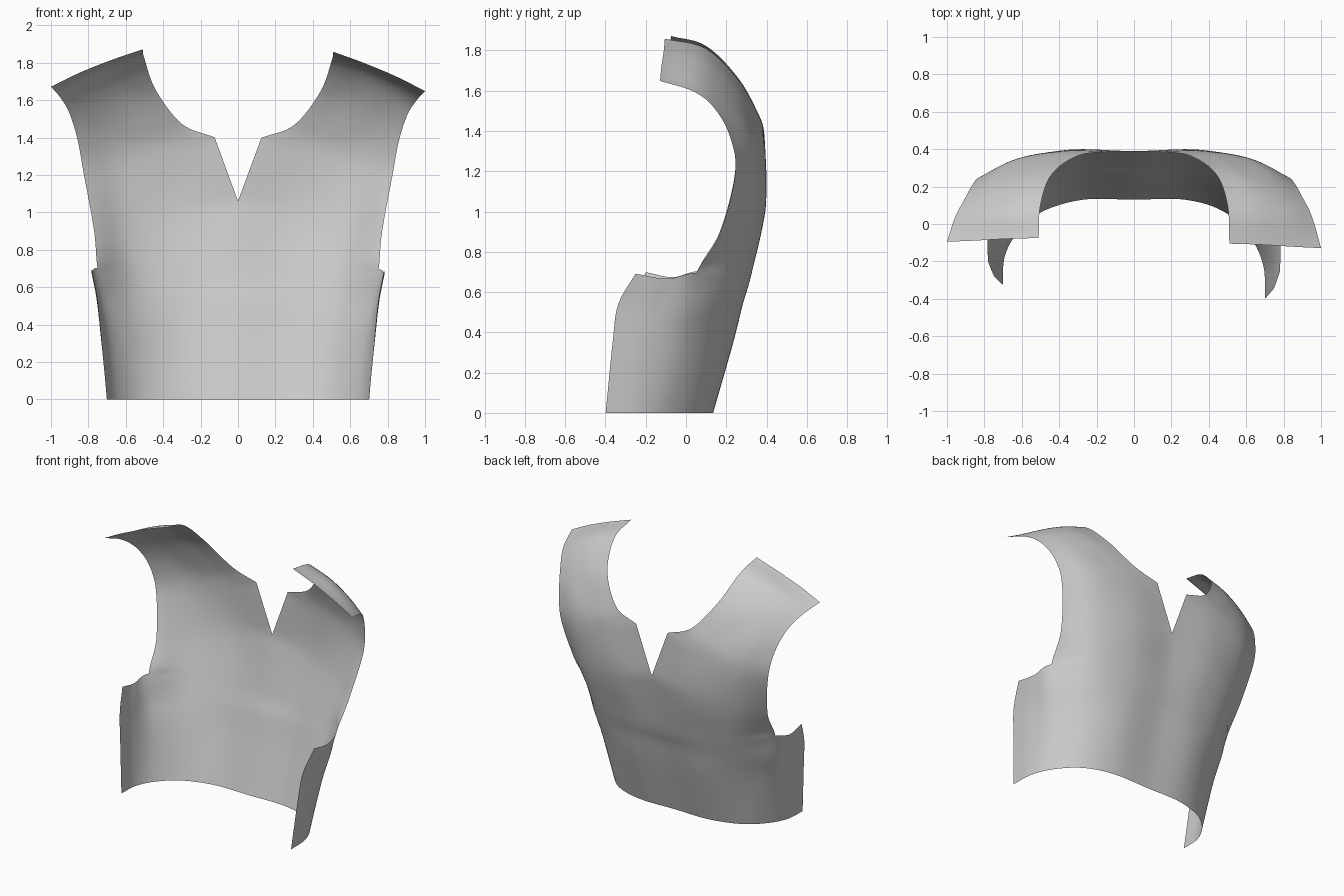
import bpy, bmesh
from mathutils import Vector

if "Cube" in bpy.data.objects:
    bpy.data.objects.remove(bpy.data.objects["Cube"])

N = 8  # subdivisions per control segment

# Lower rows: centre back -> side line -> front edge of the side panel
LOWER = [
    [(0, .13, 0), (.28, .13, 0), (.5, .065, 0), (.64, -.06, 0), (.71, -.2, 0), (.72, -.362, 0)],
    [(0, .225, .35), (.3, .23, .35), (.53, .15, .35), (.69, 0, .35), (.745, -.17, .35), (.745, -.33, .35)],
    [(0, .27, .53), (.3, .275, .53), (.55, .2, .53), (.73, .03, .53), (.765, -.14, .53), (.762, -.305, .54)],
    [(0, .315, .68), (.3, .32, .69), (.57, .245, .69), (.76, .055, .7), (.79, -.08, .67), (.79, -.225, .695)],
]
# Upper rows: neck notch / neckline -> armhole edge, ending at the shoulder seam
UPPER = [
    [(0, .39, 1.06), (.33, .39, 1.0), (.6, .315, .95), (.775, .17, .9)],
    [(.125, .388, 1.4), (.38, .39, 1.29), (.62, .35, 1.22), (.825, .245, 1.2)],
    [(.3, .365, 1.47), (.48, .352, 1.43), (.68, .31, 1.4), (.86, .215, 1.39)],
    [(.44, .265, 1.65), (.6, .245, 1.62), (.76, .2, 1.575), (.905, .135, 1.53)],
    [(.5, .1, 1.815), (.67, .085, 1.765), (.83, .06, 1.69), (.955, .035, 1.61)],
    [(.51, -.09, 1.865), (.68, -.095, 1.805), (.85, -.105, 1.735), (1, -.112, 1.66)],
]


def spline(pts, corners=()):
    """Smooth curve through the points, with optional sharp corners."""
    p = [Vector(q) for q in pts]
    out = []
    for i in range(len(p) - 1):
        b, c = p[i], p[i + 1]
        a = p[i - 1] if i > 0 and i not in corners else 2 * b - c
        d = p[i + 2] if i + 2 < len(p) and i + 1 not in corners else 2 * c - b
        for k in range(N):
            t = k / N
            out.append(.5 * (2 * b + (c - a) * t + (2 * a - 5 * b + 4 * c - d) * t * t
                             + (3 * b - a - 3 * c + d) * t ** 3))
    out.append(p[-1])
    return out


def place(p, s):
    """Place a point on side s, with the slight sideways lean of the garment."""
    x, y, z = p
    lean = -.02 * s * x * max(0, 1 - z / 1.2)
    return (s * x + lean * 1.3, y - s * .08 * max(0, .1 - y), z * (1 - .007 * s * x))


# Columns run from hem to shoulder; the last two stop at the underarm
columns = []
for c in range(6):
    pts = [r[c] for r in LOWER]
    if c < 4:
        pts += [r[c] for r in UPPER]
    columns.append(spline(pts, (4, 5) if c == 0 else ()))

low_end = (len(LOWER) - 1) * N
bm = bmesh.new()
for s in (1, -1):
    grid = []
    for j in range(len(columns[0])):
        count = 6 if j <= low_end else 4
        row = spline([columns[c][j] for c in range(count)])
        grid.append([bm.verts.new(place(p, s)) for p in row])
    for r0, r1 in zip(grid, grid[1:]):
        for i in range(min(len(r0), len(r1)) - 1):
            bm.faces.new((r0[i], r0[i + 1], r1[i + 1], r1[i]))

# Weld the halves along the centre back
bmesh.ops.remove_doubles(bm, verts=bm.verts, dist=1e-4)
bmesh.ops.recalc_face_normals(bm, faces=bm.faces)
for f in bm.faces:
    f.smooth = True
mesh = bpy.data.meshes.new("bodice_back")
bm.to_mesh(mesh)
bm.free()
bodice = bpy.data.objects.new("bodice_back", mesh)
bpy.context.collection.objects.link(bodice)
